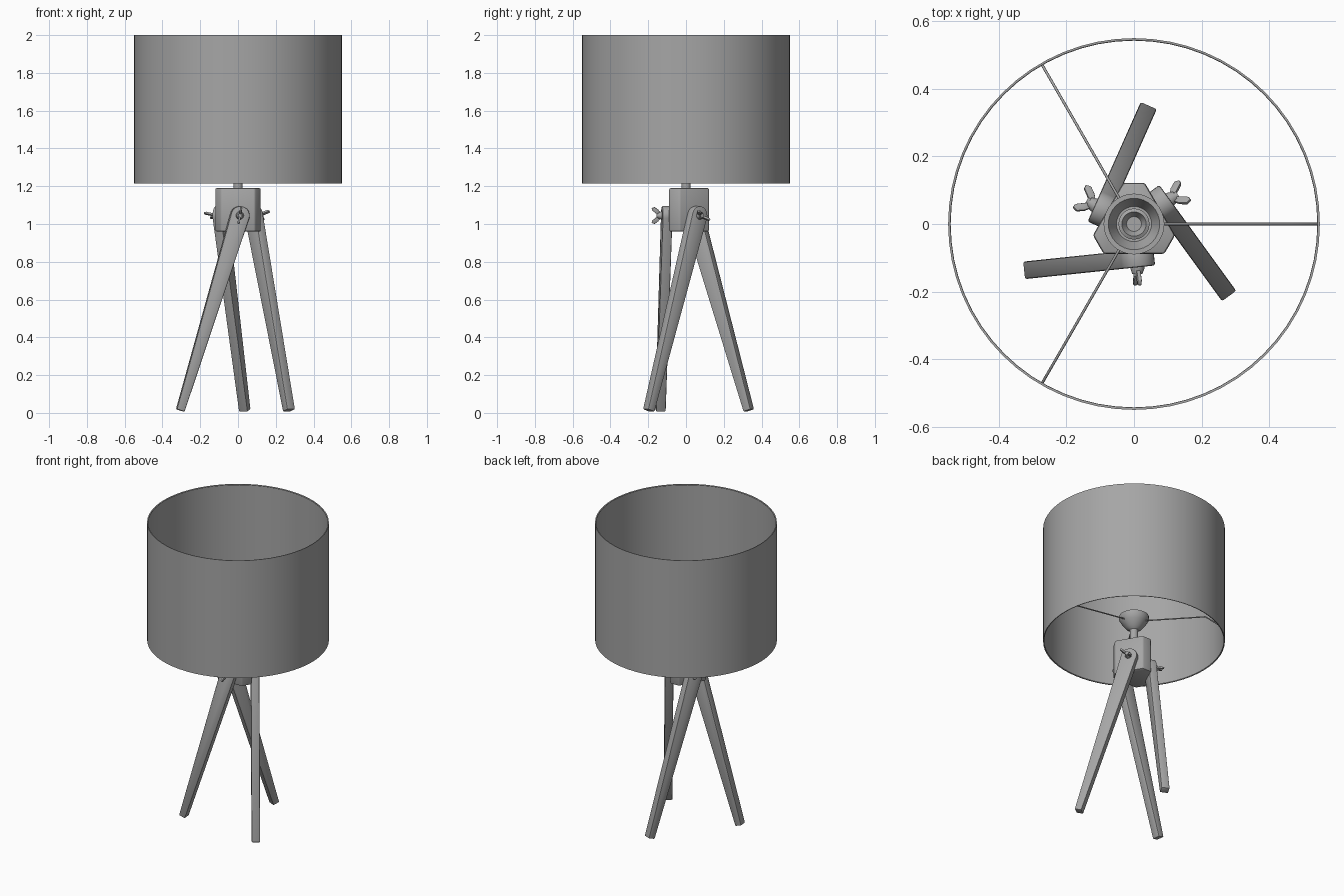
import bpy, bmesh, math
from mathutils import Matrix, Vector

cube = bpy.data.objects.get("Cube")
if cube:
    bpy.data.objects.remove(cube, do_unlink=True)

grey = bpy.data.materials.new("plain_grey")
grey.use_nodes = True
COLOUR = (0.38, 0.38, 0.38, 1)
grey.diffuse_color = COLOUR
grey.node_tree.nodes["Principled BSDF"].inputs["Base Color"].default_value = COLOUR


def finish(bm, name, matrix=None):
    """Turn a bmesh into a smooth-by-angle object."""
    bmesh.ops.remove_doubles(bm, verts=bm.verts, dist=1e-5)
    bmesh.ops.recalc_face_normals(bm, faces=bm.faces)
    if matrix is not None:
        bm.transform(matrix)
    mesh = bpy.data.meshes.new(name)
    bm.to_mesh(mesh)
    bm.free()
    mesh.materials.append(grey)
    mesh.shade_smooth()
    mesh.set_sharp_from_angle(angle=math.radians(35))
    obj = bpy.data.objects.new(name, mesh)
    bpy.context.collection.objects.link(obj)
    return obj


def lathe(name, profile, steps, matrix=None, closed=False):
    """Spin (radius, height) points about z."""
    bm = bmesh.new()
    vs = [bm.verts.new((r, 0, z)) for r, z in profile]
    pairs = list(zip(vs, vs[1:])) + ([(vs[-1], vs[0])] if closed else [])
    edges = [bm.edges.new(p) for p in pairs]
    bmesh.ops.spin(bm, geom=vs + edges, cent=(0, 0, 0), axis=(0, 0, 1),
                   angle=math.tau, steps=steps)
    return finish(bm, name, matrix)


def prism(name, outline, direction, bevel, matrix=None):
    """Extrude a flat outline and soften its edges."""
    bm = bmesh.new()
    face = bm.faces.new([bm.verts.new(p) for p in outline])
    out = bmesh.ops.extrude_face_region(bm, geom=[face])["geom"]
    bmesh.ops.translate(bm, vec=direction,
                        verts=[g for g in out if isinstance(g, bmesh.types.BMVert)])
    bmesh.ops.recalc_face_normals(bm, faces=bm.faces)
    sharp = [e for e in bm.edges if e.calc_face_angle(0) > math.radians(40)]
    bmesh.ops.bevel(bm, geom=sharp, offset=bevel, segments=2, profile=0.5,
                    affect='EDGES')
    return finish(bm, name, matrix)


# Drum shade with thin rim rings
R, LOW, HIGH, WALL = 0.55, 1.215, 2.0, 0.004
lathe("shade", [(R, LOW), (R, HIGH), (R - WALL, HIGH), (R - WALL, LOW)], 64, closed=True)
for name, z in (("shade_lower_ring", LOW + 0.004), ("shade_upper_ring", HIGH - 0.004)):
    ring = [(R - 0.004 + 0.0035 * math.cos(a), z + 0.0035 * math.sin(a))
            for a in (i * math.tau / 8 for i in range(8))]
    lathe(name, ring, 64, closed=True)

# Stem flaring into the cup, with the bulb socket inside
lathe("stem_and_cup", [(0, 1.17), (0.025, 1.17), (0.025, 1.29), (0.048, 1.305),
                       (0.075, 1.34), (0.09, 1.365), (0.09, 1.385), (0.076, 1.385),
                       (0.052, 1.335), (0, 1.335)], 32)
lathe("bulb_socket", [(0, 1.33), (0.046, 1.33), (0.046, 1.38), (0.036, 1.385),
                      (0.022, 1.36), (0, 1.36)], 24)

# Wires holding the shade
for k in range(3):
    curve = bpy.data.curves.new("shade_wire", 'CURVE')
    curve.dimensions = '3D'
    curve.bevel_depth = 0.004
    curve.bevel_resolution = 2
    curve.use_fill_caps = True
    path = [(0.07, 1.345), (0.46, 1.295), (0.547, 1.22)]
    spline = curve.splines.new('POLY')
    spline.points.add(len(path) - 1)
    for p, (r, z) in zip(spline.points, path):
        a = k * math.tau / 3
        p.co = (r * math.cos(a), r * math.sin(a), z, 1)
    curve.materials.append(grey)
    wire = bpy.data.objects.new(f"shade_wire_{k + 1}", curve)
    bpy.context.collection.objects.link(wire)

# Three-sided hub block with cut corners
outline = []
for k in range(3):
    turn = Matrix.Rotation(k * math.tau / 3, 3, 'Z')
    for x in (0.032, -0.032):
        outline.append(turn @ Vector((x, 0.122, 0.96)))
prism("hub_block", outline, (0, 0, 0.23), 0.008)

# Leg outline: round top on the pivot, tapering to the foot
TOP, FOOT, LENGTH, THICK = 0.05, 0.022, 1.08, 0.052
leg = [(TOP * math.cos(a), -THICK / 2, TOP * math.sin(a))
       for a in (i * math.pi / 12 for i in range(13))]
leg += [(-FOOT, -THICK / 2, -LENGTH), (FOOT, -THICK / 2, -LENGTH)]

# Wing blade outline, flaring out from the bolt
blade = [(0.006, -0.006, -0.004), (0.03, -0.006, 0.014), (0.045, -0.006, 0.034),
         (0.04, -0.006, 0.05), (0.028, -0.006, 0.048), (0.006, -0.006, 0.02)]

# Legs, pivots and wing nuts, three times around the hub
for k, (side, roll) in enumerate((("front", 80), ("left", -35), ("right", 20))):
    pivot = (Matrix.Rotation(k * math.tau / 3, 4, 'Z')
             @ Matrix.Translation((0.01, -0.102, 1.045)))
    swing = (pivot @ Matrix.Rotation(math.radians(6), 4, 'Z')
             @ Matrix.Rotation(math.radians(17.1), 4, 'Y'))
    prism(f"{side}_leg", leg, (0, THICK, 0), 0.006, swing)

    # Local z of the fastener points outward from the hub face
    outward = pivot @ Matrix.Rotation(math.pi / 2, 4, 'X')
    lathe(f"{side}_pivot_washer", [(0, -0.045), (0.045, -0.045), (0.045, -0.015),
                                   (0, -0.015)], 24, outward)
    lathe(f"{side}_wing_nut", [(0, 0), (0.021, 0), (0.021, 0.029), (0.015, 0.046),
                               (0.011, 0.046), (0.011, 0.054), (0, 0.054)], 20, outward)
    for n in range(2):
        spin = Matrix.Rotation(math.radians(roll) + n * math.pi, 4, 'Z')
        place = outward @ Matrix.Translation((0, 0, 0.03)) @ spin
        prism(f"{side}_nut_wing_{n + 1}", blade, (0, 0.012, 0), 0.003, place)
